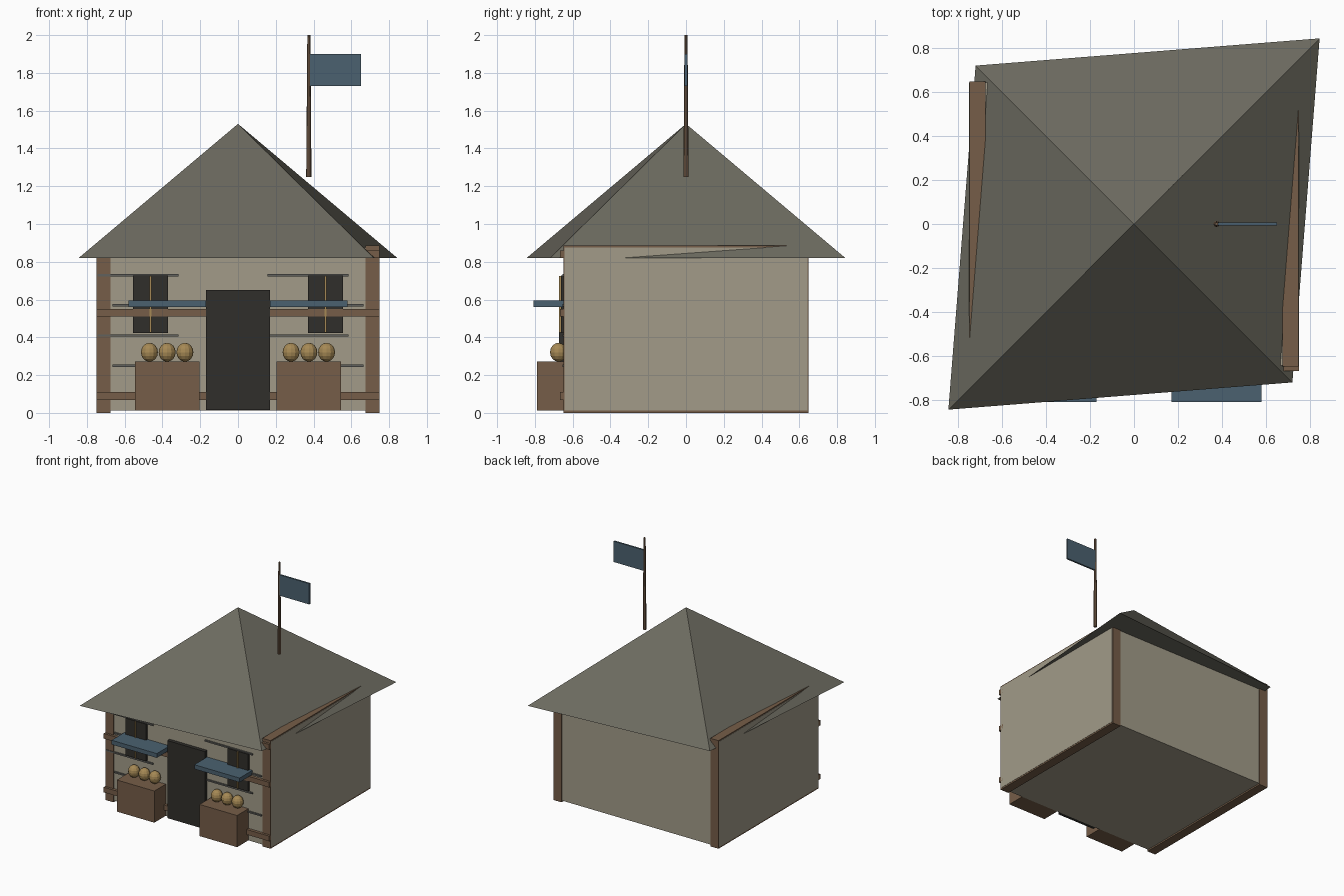
import bpy, math
from math import radians

if "Cube" in bpy.data.objects:
    bpy.data.objects.remove(bpy.data.objects["Cube"])


def mat(name, rgb):
    m = bpy.data.materials.new(name)
    m.diffuse_color = (*rgb, 1)
    m.use_nodes = True
    m.node_tree.nodes["Principled BSDF"].inputs["Base Color"].default_value = m.diffuse_color
    return m


PLASTER = mat("plaster", (0.36, 0.33, 0.25))
WOOD = mat("wood", (0.18, 0.11, 0.065))
DARK = mat("dark", (0.03, 0.028, 0.024))
SLATE = mat("roof_grey", (0.15, 0.145, 0.115))
SEAM = mat("seam", (0.12, 0.12, 0.11))
CLOTH = mat("blue_cloth", (0.07, 0.12, 0.16))
GOLD = mat("gold", (0.38, 0.25, 0.09))


def finish(name, m):
    ob = bpy.context.object
    ob.name = name
    ob.data.materials.append(m)
    return ob


def box(name, x0, x1, y0, y1, z0, z1, m):
    bpy.ops.mesh.primitive_cube_add(
        size=1, location=((x0 + x1) / 2, (y0 + y1) / 2, (z0 + z1) / 2))
    ob = finish(name, m)
    ob.scale = (x1 - x0, y1 - y0, z1 - z0)
    return ob


# Main walls
box("walls", -0.75, 0.75, -0.642, 0.642, 0.012, 0.876, PLASTER)

# Skewed pyramid roof: stretched along one diagonal
bpy.ops.mesh.primitive_cone_add(vertices=4, radius1=1, radius2=0, depth=0.71,
                                location=(0, 0, 1.175))
roof = finish("roof", SLATE)
roof.scale = (1.193, 1.018, 1)
roof.rotation_euler = (0, 0, radians(45))

# Timber frames running front to back inside each side wall
for side, s in (("left", -1), ("right", 1)):
    c = s * 0.711
    box(f"{side}_timber_frame", c - 0.037, c + 0.037, -0.648, 0.648, 0, 0.885, WOOD)

# Horizontal front beams
for i, z in enumerate((0.09, 0.53, 0.84)):
    box(f"front_beam_{i}", -0.75, 0.75, -0.667, -0.62, z - 0.021, z + 0.021, WOOD)

# Door
box("door", -0.17, 0.17, -0.672, -0.62, 0.015, 0.65, DARK)

for side, s in (("left", -1), ("right", 1)):
    # Window with mullion
    c = s * 0.463
    box(f"{side}_window", c - 0.093, c + 0.093, -0.663, -0.62, 0.423, 0.727, DARK)
    box(f"{side}_mullion", c - 0.005, c + 0.005, -0.672, -0.64, 0.425, 0.725, GOLD)

    # Staggered plaster seams
    for i, z in enumerate((0.25, 0.41, 0.57, 0.728)):
        sc = s * 0.45 - (0.08 if i % 2 else 0)
        box(f"{side}_seam_{i}", sc - 0.215, sc + 0.215, -0.653, -0.635,
            z - 0.006, z + 0.006, SEAM)

    # Awning and market crate
    c = s * 0.375
    box(f"{side}_awning", c - 0.205, c + 0.205, -0.808, -0.6, 0.56, 0.595, CLOTH)
    box(f"{side}_crate", c - 0.17, c + 0.17, -0.79, -0.53, 0.013, 0.272, WOOD)

    # Fruit on the crate
    for i in range(3):
        bpy.ops.mesh.primitive_uv_sphere_add(
            segments=12, ring_count=8, radius=1,
            location=(c + (i - 1) * 0.094, -0.675, 0.321))
        finish(f"{side}_fruit_{i}", GOLD).scale = (0.045, 0.045, 0.05)

# Flagpole and flag
bpy.ops.mesh.primitive_cone_add(vertices=8, radius1=0.014, radius2=0.008,
                                depth=0.75, location=(0.375, 0, 1.625))
finish("flagpole", WOOD)
box("flag", 0.38, 0.65, -0.007, 0.007, 1.73, 1.9, CLOTH)
